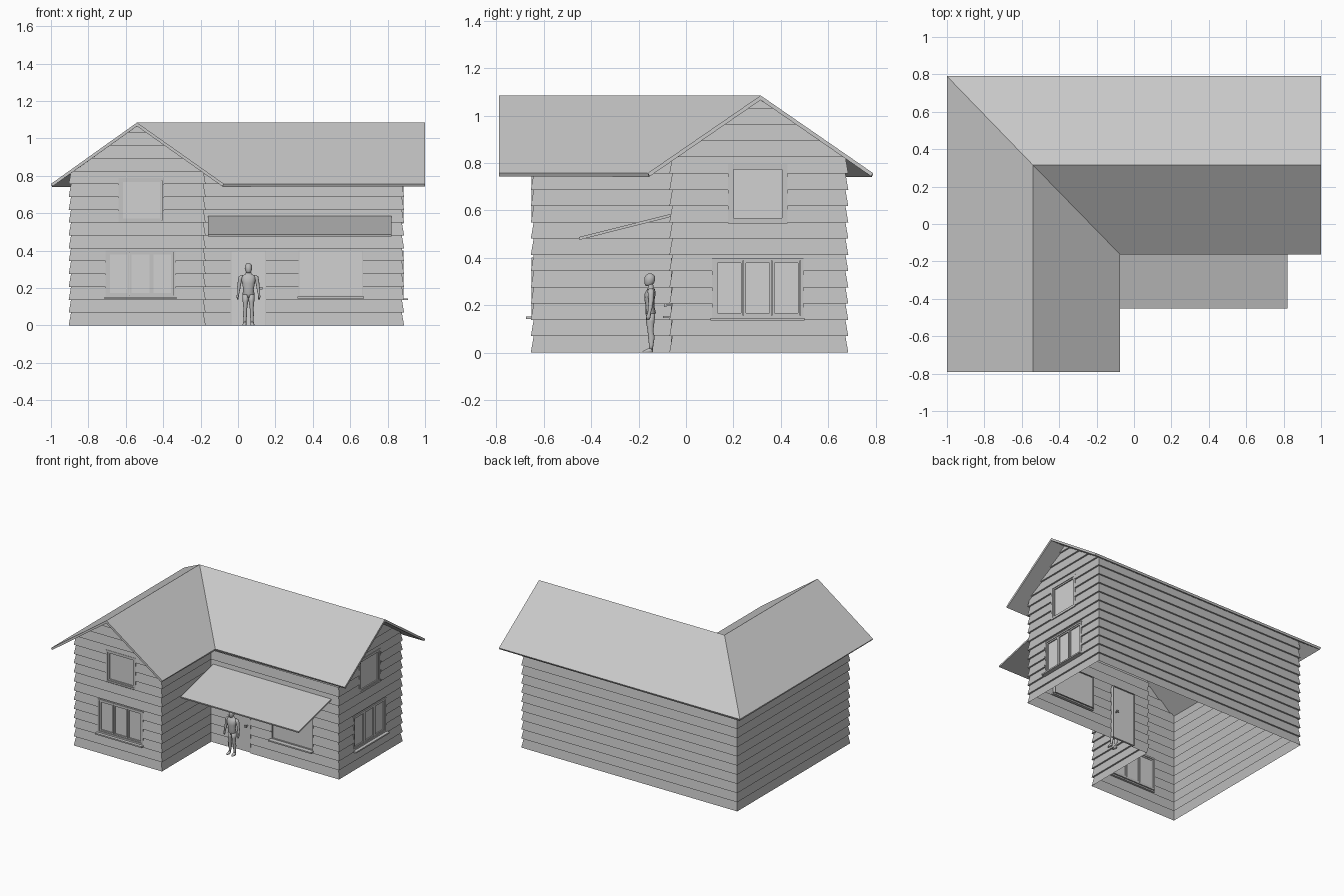
import bpy, bmesh, math
from mathutils import Vector

if "Cube" in bpy.data.objects:
    bpy.data.objects.remove(bpy.data.objects["Cube"])


def material(name, v):
    m = bpy.data.materials.new(name)
    m.diffuse_color = (v, v, v, 1)
    m.use_nodes = True
    m.node_tree.nodes["Principled BSDF"].inputs["Base Color"].default_value = m.diffuse_color
    return m


SIDING = material("siding grey", 0.53)
ROOF = material("roof grey", 0.58)
TRIM = material("trim grey", 0.56)
GLASS = material("pane light grey", 0.64)
FIGURE = material("figure grey", 0.5)


def finish(name, bm, mat):
    me = bpy.data.meshes.new(name)
    bm.to_mesh(me)
    bm.free()
    me.materials.append(mat)
    ob = bpy.data.objects.new(name, me)
    bpy.context.collection.objects.link(ob)
    return ob


# ---- roof: L-shaped gable roof with a hip and a valley where the wings meet
E, R = 0.757, 1.085
XR, YR = -0.54, 0.315
pts = [(-1, -.79, E), (-1, .79, E), (1, .79, E), (1, -.162, E), (-.075, -.162, E),
       (-.075, -.79, E), (XR, -.79, R), (XR, YR, R), (1, YR, R)]
bm = bmesh.new()
vs = [bm.verts.new(p) for p in pts]
for f in ((0, 6, 7, 1), (1, 7, 8, 2), (3, 8, 7, 4), (5, 4, 7, 6)):
    face = bm.faces.new([vs[i] for i in f])
    face.normal_update()
    if face.normal.z < 0:
        face.normal_flip()
roof = finish("roof", bm, ROOF)
sol = roof.modifiers.new("thickness", "SOLIDIFY")
sol.thickness = 0.016
sol.offset = -1
sol.use_even_offset = True

# underside planes of the four slopes, used to trim the walls
low, rise = E - 0.016, R - E
SLOPES = {
    "L": ((-1, 0, low), (-rise, 0, XR + 1)),
    "R": ((-.075, 0, low), (rise, 0, -.075 - XR)),
    "F": ((0, -.162, low), (0, -rise, YR + .162)),
    "B": ((0, .79, low), (0, rise, .79 - YR)),
}

# ---- walls: overlapping boards, leaning out at the bottom
BOARD, LIP = 0.0687, 0.012
CORNERS = [(-.893, -.643, -1, -1), (-.185, -.643, 1, -1), (-.185, -.058, 1, -1),
           (.876, -.058, 1, -1), (.876, .673, 1, 1), (-.893, .673, -1, 1)]


def wall(name, i, slopes, axis=0, openings=()):
    a, b = CORNERS[i], CORNERS[(i + 1) % 6]

    def pt(c, out, z):
        return (c[0] + c[2] * out, c[1] + c[3] * out, z)

    bm = bmesh.new()
    rows = []
    for k in range(16):
        rows += [(LIP, k * BOARD), (0, (k + 1) * BOARD)]
    loops = [[bm.verts.new(pt(c, o, z)) for c in (a, b)] for o, z in rows]
    for lo, hi in zip(loops, loops[1:]):
        bm.faces.new((lo[0], lo[1], hi[1], hi[0]))

    def cut(co, no, clear=False):
        bmesh.ops.bisect_plane(bm, geom=bm.verts[:] + bm.edges[:] + bm.faces[:], dist=1e-5,
                               plane_co=co, plane_no=Vector(no).normalized(), clear_outer=clear)

    for s in slopes:
        cut(*SLOPES[s], clear=True)
    for u0, u1, z0, z1 in openings:
        side = (1, 0, 0) if axis == 0 else (0, 1, 0)
        for u in (u0, u1):
            cut(Vector(side) * u, side)
        for z in (z0, z1):
            cut((0, 0, z), (0, 0, 1))
        gone = []
        for f in bm.faces:
            c = f.calc_center_median()
            if u0 < c[axis] < u1 and z0 - 1e-4 < c.z < z1:
                gone.append(f)
        bmesh.ops.delete(bm, geom=gone, context="FACES")
    finish(name, bm, SIDING)


W_UP, W_LOW = (-.638, -.395, .55, .788), (-.708, -.334, .152, .402)
DOOR, W_BIG = (-.04, .15, 0, .4), (.324, .668, .155, .4)
R_UP, R_LOW = (.178, .428, .545, .795), (.11, .495, .145, .4)
wall("wing_front_wall", 0, "LR", 0, (W_UP, W_LOW))
wall("wing_inner_wall", 1, "R")
wall("main_front_wall", 2, "F", 0, (DOOR, W_BIG))
wall("right_gable_wall", 3, "FB", 1, (R_UP, R_LOW))
wall("back_wall", 4, "B")
wall("left_wall", 5, "L")


# ---- boxes given as (u0, u1, z0, z1, n0, n1); u runs along the wall, n points out of it
def front(y):
    return lambda u, n, z: (u, y - n, z)


def right(x):
    return lambda u, n, z: (x + n, u, z)


def boxes(name, mat, place, items):
    bm = bmesh.new()
    for u0, u1, z0, z1, n0, n1 in items:
        v = [bm.verts.new(place(u, n, z)) for u in (u0, u1) for n in (n0, n1) for z in (z0, z1)]
        for f in ((0, 1, 3, 2), (4, 6, 7, 5), (0, 4, 5, 1), (2, 3, 7, 6), (0, 2, 6, 4), (1, 5, 7, 3)):
            bm.faces.new([v[i] for i in f])
    bmesh.ops.recalc_face_normals(bm, faces=bm.faces[:])
    return finish(name, bm, mat)


def ring(u0, u1, z0, z1, w, n0, n1):
    return [(u0, u0 + w, z0, z1, n0, n1), (u1 - w, u1, z0, z1, n0, n1),
            (u0 + w, u1 - w, z0, z0 + w, n0, n1), (u0 + w, u1 - w, z1 - w, z1, n0, n1)]


def window(name, place, rect, panes=1, sill=False, w=.012):
    u0, u1, z0, z1 = rect
    bars = ring(u0, u1, z0, z1, w, -.02, .009)
    step = (u1 - u0 - 2 * w) / panes
    for k in range(panes):
        s = u0 + w + k * step
        bars += ring(s + .001, s + step - .001, z0 + w, z1 - w, .01, -.014, .004)
    if sill:
        bars.append((u0 - .006, u1 + .006, z0 - .01, z0, -.01, .033))
    boxes(name + "_frame", TRIM, place, bars)
    boxes(name + "_glass", GLASS, place, [(u0 + w, u1 - w, z0 + w, z1 - w, -.01, -.004)])


wing, main, gable = front(-.643), front(-.058), right(.876)
window("wing_upper_window", wing, W_UP)
window("wing_triple_window", wing, W_LOW, 3, True)
window("gable_upper_window", gable, R_UP)
window("gable_triple_window", gable, R_LOW, 3, True)

# large plain window and door on the main front
u0, u1, z0, z1 = W_BIG
boxes("large_window_frame", TRIM, main, ring(u0, u1, z0, z1, .004, -.02, .006)
      + [(u0 - .006, u1 + .006, z0 - .01, z0, -.01, .04)])
boxes("large_window_glass", GLASS, main, [(u0 + .004, u1 - .004, z0 + .004, z1 - .004, -.01, -.002)])
u0, u1, z0, z1 = DOOR
boxes("door_frame", TRIM, main, [(u0, u0 + .005, z0, z1, -.02, .006), (u1 - .005, u1, z0, z1, -.02, .006),
                                 (u0 + .005, u1 - .005, z1 - .005, z1, -.02, .006)])
boxes("door", GLASS, main, [(u0 + .005, u1 - .005, z0, z1 - .005, -.012, .002)])
boxes("door_knob", TRIM, main, [(.121, .127, .196, .202, -.03, .025), (.116, .132, .192, .207, .025, .034),
                                (.116, .132, .192, .207, -.038, -.03)])

# sloping canopy over the door
canopy = boxes("canopy", ROOF, lambda u, n, z: (u, n, z), [(-.49, .49, -.006, .006, -.199, .199)])
canopy.location = (.33, -.258, .53)
canopy.rotation_euler.x = math.atan2(.097, .385)


# ---- standing figure: lofted elliptical rings (x, y, z, rx, ry)
FX, FY = .056, -.152


def loft(name, rings, sides=(1,), n=12):
    bm = bmesh.new()
    for s in sides:
        loops = [[bm.verts.new((FX + s * x + rx * math.cos(math.tau * k / n),
                                FY + y + ry * math.sin(math.tau * k / n), z)) for k in range(n)]
                 for x, y, z, rx, ry in rings]
        for lo, hi in zip(loops, loops[1:]):
            for k in range(n):
                j = (k + 1) % n
                bm.faces.new((lo[k], lo[j], hi[j], hi[k]))
        bm.faces.new(loops[0][::-1])
        bm.faces.new(loops[-1])
    bmesh.ops.recalc_face_normals(bm, faces=bm.faces[:])
    ob = finish(name, bm, FIGURE)
    for p in ob.data.polygons:
        p.use_smooth = True


loft("figure_torso", [(0, .002, .150, .018, .015), (0, .003, .168, .032, .022), (0, 0, .195, .028, .018),
                      (0, -.002, .225, .034, .022), (0, .001, .250, .039, .023), (0, .004, .266, .038, .017),
                      (0, .004, .274, .018, .012), (0, .001, .290, .012, .012)])
loft("figure_head", [(0, -.006, .280, .009, .012), (0, -.004, .290, .016, .019), (0, -.001, .305, .020, .023),
                     (0, 0, .320, .019, .022), (0, 0, .330, .012, .014), (0, 0, .334, .004, .005)])
loft("figure_legs", [(.020, .004, .010, .008, .009), (.019, .005, .030, .008, .009), (.018, .006, .065, .011, .014),
                     (.017, .002, .090, .010, .012), (.016, .001, .130, .015, .018),
                     (.015, .002, .165, .016, .020)], (1, -1))
loft("figure_feet", [(.022, -.010, 0, .010, .023), (.021, -.008, .007, .010, .021),
                     (.020, .003, .018, .008, .010)], (1, -1))
loft("figure_arms", [(.056, -.008, .138, .004, .006), (.058, -.007, .152, .006, .010), (.056, -.003, .168, .006, .007),
                     (.053, .002, .195, .009, .010), (.050, .004, .215, .009, .010), (.045, .004, .245, .011, .013),
                     (.040, .004, .262, .012, .014), (.034, .004, .270, .006, .007)], (1, -1))
